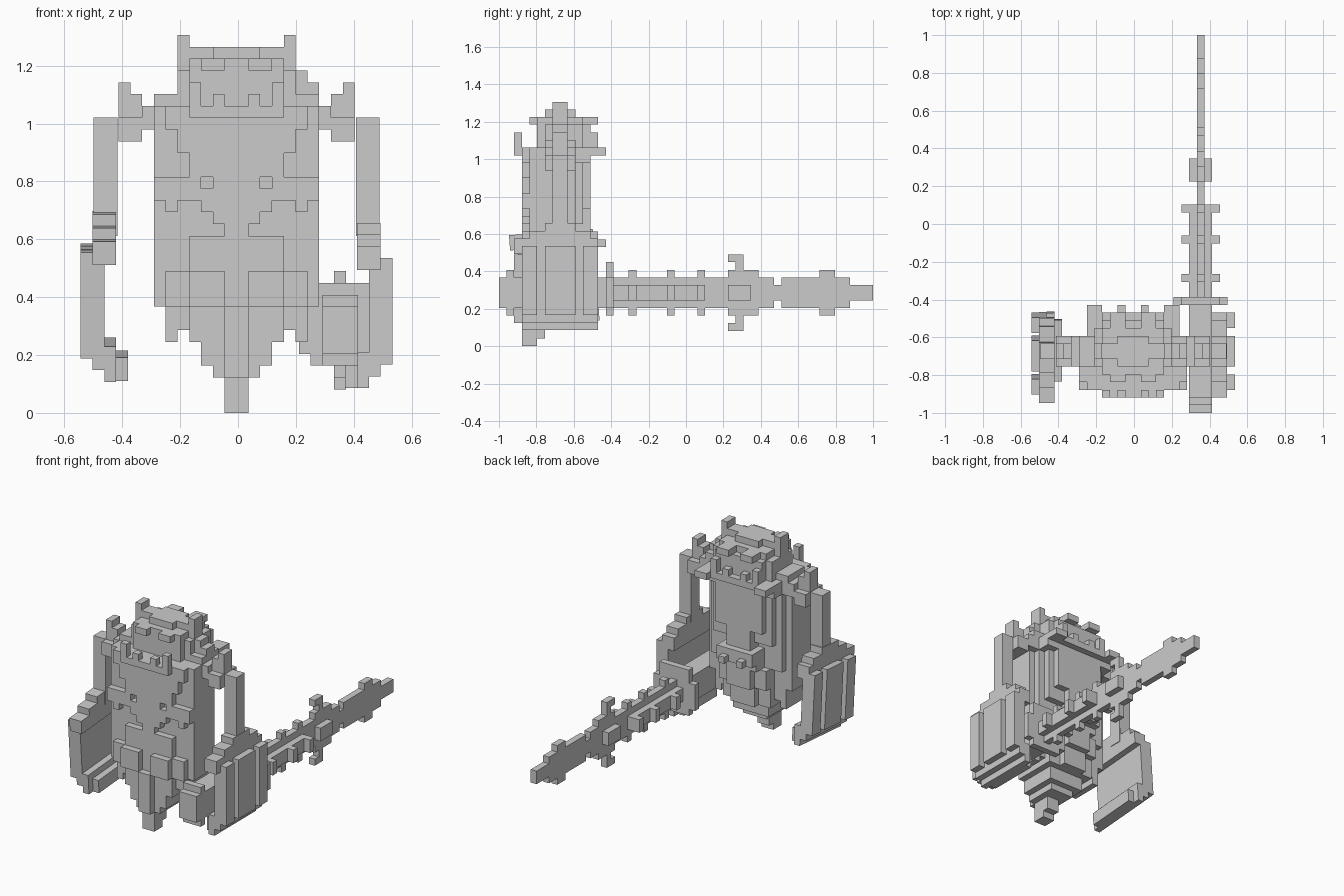
import bpy
import bmesh
from mathutils import Matrix, Vector

if "Cube" in bpy.data.objects:
    bpy.data.objects.remove(bpy.data.objects["Cube"], do_unlink=True)

# One block of the grid; y counts from the front end of the sword, z from the ground
UNIT = 2 / 49
ORIGIN = Vector((-0.005, -1, 0))

stone = bpy.data.materials.new("stone_grey")
stone.use_nodes = True
GREY = (0.6, 0.6, 0.6, 1)
stone.diffuse_color = GREY
stone.node_tree.nodes["Principled BSDF"].inputs["Base Color"].default_value = GREY


def block(name, x, y, z):
    """One box between grid limits given as pairs for each axis."""
    low = Vector((min(x), min(y), min(z)))
    high = Vector((max(x), max(y), max(z)))
    size = (high - low) * UNIT
    centre = (low + high) * UNIT / 2 + ORIGIN
    bm = bmesh.new()
    bmesh.ops.create_cube(bm, size=1, matrix=Matrix.Translation(centre) @ Matrix.Diagonal((*size, 1)))
    mesh = bpy.data.meshes.new(name)
    bm.to_mesh(mesh)
    bm.free()
    mesh.materials.append(stone)
    bpy.context.scene.collection.objects.link(bpy.data.objects.new(name, mesh))
    return mesh


def slab(name, half, y, z, middle=0):
    """A box centred sideways on the middle line."""
    block(name, (middle - half, middle + half), y, z)


def pair(name, x, y, z):
    """A box and its mirror image."""
    block(name + "_left", x, y, z)
    block(name + "_right", (-x[0], -x[1]), y, z)


# Head
slab("head_core", 4, (5, 12), (26, 29))
slab("head_sides", 5, (6, 11), (26, 29))
slab("head_crown", 4, (5, 11), (29, 30))
slab("head_temples", 5, (7, 9), (29, 31))
slab("head_crest", 2, (6, 10), (30, 31))
pair("ear", (4, 5), (7, 9), (31, 32))
pair("brow", (1, 3), (4, 6), (29, 30))
pair("head_back_knob", (1, 3), (11, 13), (29, 30))
block("neck_stud_tall", (5, 6), (7, 9), (26, 29))
block("neck_stud_short", (6, 7), (7, 9), (26, 28))
pair("shoulder_rim", (5, 7), (6, 10), (26, 27))

# Collar with teeth, front and back
slab("collar_front", 4, (2, 3), (25, 26))
pair("collar_front_outer_tooth", (3, 4), (2, 3), (26, 28))
pair("collar_front_inner_tooth", (1, 2), (2, 3), (26, 27))
slab("collar_back", 4, (12, 13), (25, 26))
pair("collar_back_outer_tooth", (3, 4), (12, 13), (26, 28))
pair("collar_back_inner_tooth", (1, 2), (12, 13), (26, 27))
pair("collar_back_horn", (4, 6), (12, 14), (25, 26))

# Torso, stepping inwards towards the back
slab("torso_sides", 7, (4, 9), (9, 26))
slab("torso_flanks", 6, (4, 10), (12, 26))
slab("torso_core", 5, (4, 11), (16, 26))
slab("shoulder_deck", 7, (4, 10), (24, 26))
slab("chest_plate_top", 6, (3, 4), (24, 26))
slab("chest_plate_middle", 5, (3, 4), (22, 24))
slab("chest_plate_bottom", 4, (3, 4), (20, 22))
pair("belt", (3, 7), (3, 4), (18, 20))
pair("belt_tooth", (5, 6), (3, 4), (17, 18))
slab("buckle_tall", 1, (3, 4), (15, 21))
slab("buckle_core", 2, (3, 4), (16, 20))
slab("buckle_wide", 3, (3, 4), (17, 19))
slab("belly_plate", 4, (3, 4), (12, 15))
slab("back_plate_top", 6, (10, 12), (24, 26))
slab("back_plate_middle", 4, (11, 12), (18, 24))
slab("back_plate_spine", 2, (10, 12), (12, 18))
pair("back_low_plate", (2, 3), (10, 12), (12, 15))
slab("back_buckle", 3, (11, 13), (13, 15))
pair("back_stud", (1, 2), (12, 14), (13, 14))

# Hips and stepped skirt
slab("hips", 6, (3, 9), (9, 12))
pair("hip_plate", (1, 4), (2, 3), (9, 12))
slab("hip_back", 4, (9, 11), (9, 12))
slab("hip_back_middle", 2, (11, 12), (9, 12))
pair("skirt_edge", (5, 6), (4, 9), (6, 9))
pair("skirt_side", (3, 5), (4, 9), (7, 9))
slab("skirt_top", 4, (3, 10), (6, 9))
slab("skirt_back", 2, (10, 11), (6, 9))
slab("skirt_middle", 3, (3, 9), (4, 6))
slab("skirt_bottom", 2, (3, 8), (3, 4))
slab("skirt_keel", 1, (3, 6), (1, 3))
slab("loincloth_tip", 1, (3, 5), (0, 4))
slab("loincloth", 1, (2, 3), (3, 9))

# Shoulders and upper arms
pair("shoulder_inner", (7, 8), (6, 10), (24, 26))
pair("shoulder_outer", (8, 10), (6, 10), (23, 25))
pair("shoulder_step", (8, 10), (7, 9), (25, 27))
pair("shoulder_spike", (9, 10), (7, 9), (27, 28))
pair("upper_arm", (10.1, 12.1), (7, 9), (15, 25))

# Gauntlets: open shells with ribs outside and a lip underneath; the right one leans forward
OUTWARD = 0.2
PIVOT = Vector((0, 8, 5.6)) * UNIT + ORIGIN
for side, sign, drop, lean in (("left", 1, 0.9, 0), ("right", -1, 0, 0.075)):
    swing = Matrix.Translation(PIVOT) @ Matrix.Rotation(lean, 4, "X") @ Matrix.Translation(-PIVOT)

    def shell(name, x, y, z):
        mesh = block(name + "_" + side, [sign * (v + OUTWARD) for v in x], y, [v - drop for v in z])
        mesh.transform(swing)

    shell("gauntlet_panel", (11, 12), (3, 13), (5, 14))
    for label, span in (("front", (3, 5)), ("middle", (6, 10)), ("back", (11, 13))):
        shell("gauntlet_rib_" + label, (12, 13), span, (5, 14))
    shell("gauntlet_cap", (10, 12), (2, 13), (13, 15))
    shell("gauntlet_cap_step", (10, 12), (4, 12), (15, 16))
    shell("gauntlet_cap_top", (10, 12), (6, 10), (16, 17))
    shell("gauntlet_base", (11, 12), (3, 13), (4, 6))
    shell("gauntlet_lip", (10, 11), (3, 13), (3, 6))
    shell("gauntlet_lip_edge", (9, 10), (4, 12), (3, 5))

# Sword lying front to back in the left hand
GRIP = 8.77


def sword(name, half, y, z):
    slab("sword_" + name, half, y, z, GRIP)


sword("pommel_end", 1.5, (0, 1), (5, 9))
sword("pommel_ring", 1.5, (1, 2), (4, 10))
sword("grip", 1.5, (2, 14), (5, 9))
sword("flange", 2.5, (14, 15), (4, 11))
sword("flange_wide", 3.5, (14, 15), (5, 9))
sword("spine", 0.5, (15, 36), (5, 9))
sword("fuller", 1.5, (15, 27), (6, 8))
for count, start in enumerate((17, 22, 26)):
    sword("band_tall_" + str(count), 0.5, (start, start + 1), (4, 10))
    sword("band_wide_" + str(count), 2.5, (start, start + 1), (6, 8))
sword("guard_core", 1.5, (30, 33), (6, 8))
sword("guard_base", 0.5, (30, 34), (4, 10))
for label, flip in (("upper", 1), ("lower", -1)):
    sword("guard_stem_" + label, 0.5, (31, 32), (7 + flip * 3, 7 + flip * 5))
    sword("guard_hook_" + label, 0.5, (30, 32), (7 + flip * 4, 7 + flip * 5))
sword("neck", 0.5, (36, 37), (6, 8))
sword("blade", 0.5, (37, 46), (5, 9))
sword("blade_flare", 0.5, (42, 44), (4, 10))
sword("tip", 0.5, (46, 49), (6, 8))
